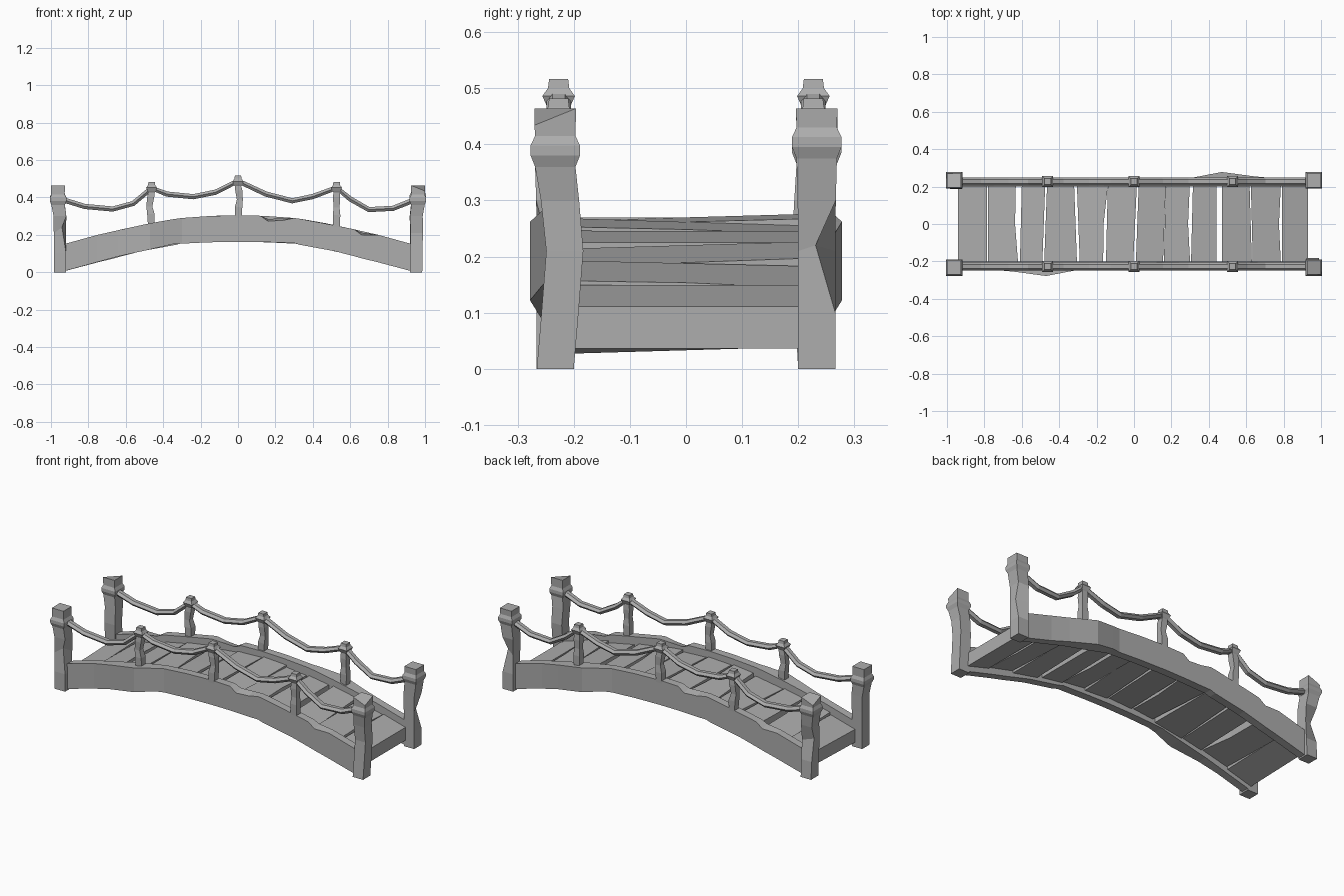
import bpy
import bmesh
from math import cos, sin, pi
from mathutils import Vector

cube = bpy.data.objects.get("Cube")
if cube:
    bpy.data.objects.remove(cube, do_unlink=True)

GREY = (0.42, 0.42, 0.42, 1)
stone = bpy.data.materials.new("weathered grey")
stone.diffuse_color = GREY
stone.use_nodes = True
stone.node_tree.nodes["Principled BSDF"].inputs["Base Color"].default_value = GREY


def loft(name, rings):
    """Skin a list of equally sized point rings and cap both ends."""
    bm = bmesh.new()
    rows = [[bm.verts.new(p) for p in ring] for ring in rings]
    n = len(rows[0])
    for a, b in zip(rows, rows[1:]):
        for i in range(n):
            j = (i + 1) % n
            bm.faces.new((a[i], a[j], b[j], b[i]))
    bm.faces.new(rows[0])
    bm.faces.new(rows[-1])
    bmesh.ops.recalc_face_normals(bm, faces=bm.faces)
    mesh = bpy.data.meshes.new(name)
    bm.to_mesh(mesh)
    bm.free()
    mesh.materials.append(stone)
    obj = bpy.data.objects.new(name, mesh)
    bpy.context.collection.objects.link(obj)
    return obj


def square(cx, cy, z, hx, hy=None):
    hy = hx if hy is None else hy
    return [Vector((cx + sx * hx, cy + sy * hy, z))
            for sx, sy in ((-1, -1), (1, -1), (1, 1), (-1, 1))]


# Arched side beams: x, bottom, top, outer bulge, chip of the outer top edge
BEAM = [(-.95, 0, .145, 0, 0), (-.75, .055, .2, 0, 0), (-.64, .085, .225, .01, 0),
        (-.47, .122, .262, .033, 0), (-.35, .15, .283, .01, 0), (-.3, .153, .29, 0, 0),
        (-.16, .16, .3, 0, 0), (0, .163, .305, 0, 0), (.12, .162, .302, 0, 0),
        (.16, .161, .285, 0, .012), (.24, .158, .288, 0, .01), (.3, .157, .29, 0, 0),
        (.33, .147, .286, 0, 0), (.52, .112, .25, 0, 0), (.62, .086, .23, 0, 0),
        (.66, .075, .212, 0, .012), (.75, .053, .2, 0, 0), (.95, -.002, .145, 0, 0)]


def beam(name, turn):
    rings = []
    for x, low, top, bulge, chip in BEAM:
        out = -.245 - bulge
        ring = [(x, out, max(low, 0)), (x, out, top - chip),
                (x, -.2, top), (x, -.2, max(low, 0))]
        rings.append([(turn * px, turn * py, pz) for px, py, pz in ring])
    loft(name, rings)


beam("front_beam", 1)
beam("back_beam", -1)


# Uneven deck planks following the arch: left/right edge at the front and back
PLANKS = [(-.94, -.785, -.94, -.785), (-.78, -.62, -.78, -.632),
          (-.61, -.49, -.6, -.475), (-.48, -.305, -.465, -.32),
          (-.29, -.165, -.305, -.14), (-.15, -.004, -.14, .015),
          (.01, .155, .025, .17), (.16, .3, .17, .298),
          (.305, .44, .315, .44), (.47, .63, .47, .618),
          (.635, .785, .625, .785), (.79, .93, .79, .93)]


def deck_height(x):
    return .27 - .18 * abs(x) ** 1.7


for k, (fl, fr, bl, br) in enumerate(PLANKS):
    tilt = .006 * ((k * 5) % 3 - 1)
    rings = []
    for y, left, right, lift in ((-.205, fl, fr, tilt), (0, (fl + bl) / 2,
                                 (fr + br) / 2 - .01 * (k % 3 == 1), 0),
                                 (.205, bl, br, -tilt)):
        zl, zr = deck_height(left) + lift, deck_height(right) + lift
        rings.append([(left, y, zl - .075), (right, y, zr - .075),
                      (right, y, zr), (left, y, zl)])
    loft(f"plank_{k + 1}", rings)


# Corner posts with a flared collar, a worn lean and chipped corners
def corner_post(name, sx, sy, lean, collar, chip_corner, chip, cut):
    sections = [(0, 0, .033), (.1, lean * .5, .033), (.21, lean, .033),
                (.3, lean * .5, .034), (collar - .03, 0, .036), (collar - .01, 0, .044),
                (collar + .008, 0, .044), (collar + .025, .002, .036),
                (.464, .005, .037)]
    rings = []
    for z, shift, half in sections:
        cx = sx * (.952 + (.01 if z > .3 else 0) + max(0, shift) * .2)
        rings.append(square(cx, sy * .233 + (shift if z < .35 else 0), z, half))
    if chip_corner is not None:
        rings[2][chip_corner] += Vector(chip)
    if cut is not None:
        rings[-1][cut].z -= .03
    for corner in rings[-1]:
        corner.x = max(-1, min(1, corner.x))
    loft(name, rings)


corner_post("front_left_post", 1, -1, .017, .39, None, None, 1)
corner_post("back_left_post", 1, 1, 0, .405, 2, (-.01, -.035, .01), None)
corner_post("front_right_post", -1, -1, 0, .39, 1, (-.022, .015, .03), None)
corner_post("back_right_post", -1, 1, -.012, .395, 3, (.01, -.03, .01), 3)


# Slender rail posts with a bent shaft, a collar and a square cap
def rail_post(name, x, y, foot, top, bend):
    mid = (foot + top) / 2
    rings = [square(x + bend * d, y, z, w, w) for z, d, w in (
        (foot, 0, .017), (mid - .04, .3, .02), (mid, 1, .016), (mid + .05, .4, .019),
        (top - .055, 0, .017), (top - .048, 0, .021), (top - .03, 0, .029),
        (top - .016, 0, .019), (top, 0, .017))]
    loft(name, rings)


for side, y in (("front", -.227), ("back", .227)):
    for label, x, foot, top, bend in (("right", -.462, .22, .482, -.012),
                                      ("middle", 0, .26, .516, .01),
                                      ("left", .527, .21, .482, 0)):
        rail_post(f"{side}_{label}_rail_post", x, y, foot, top, bend)


# Sagging six-sided handrails hung between the posts
RAIL = [(-.95, .392), (-.82, .352), (-.67, .338), (-.56, .368), (-.462, .45),
        (-.38, .418), (-.24, .404), (-.12, .428), (0, .488), (.15, .418),
        (.29, .382), (.4, .405), (.527, .452), (.6, .392), (.7, .335),
        (.83, .342), (.95, .39)]
for side, y in (("front", -.227), ("back", .227)):
    rings = []
    for i, (x, z) in enumerate(RAIL):
        x0, z0 = RAIL[max(i - 1, 0)]
        x1, z1 = RAIL[min(i + 1, len(RAIL) - 1)]
        up = Vector((z0 - z1, 0, x1 - x0)).normalized()
        rings.append([Vector((x, y + .022 * cos(a * pi / 3), z))
                      + up * .016 * sin(a * pi / 3) for a in range(6)])
    loft(f"{side}_handrail", rings)
